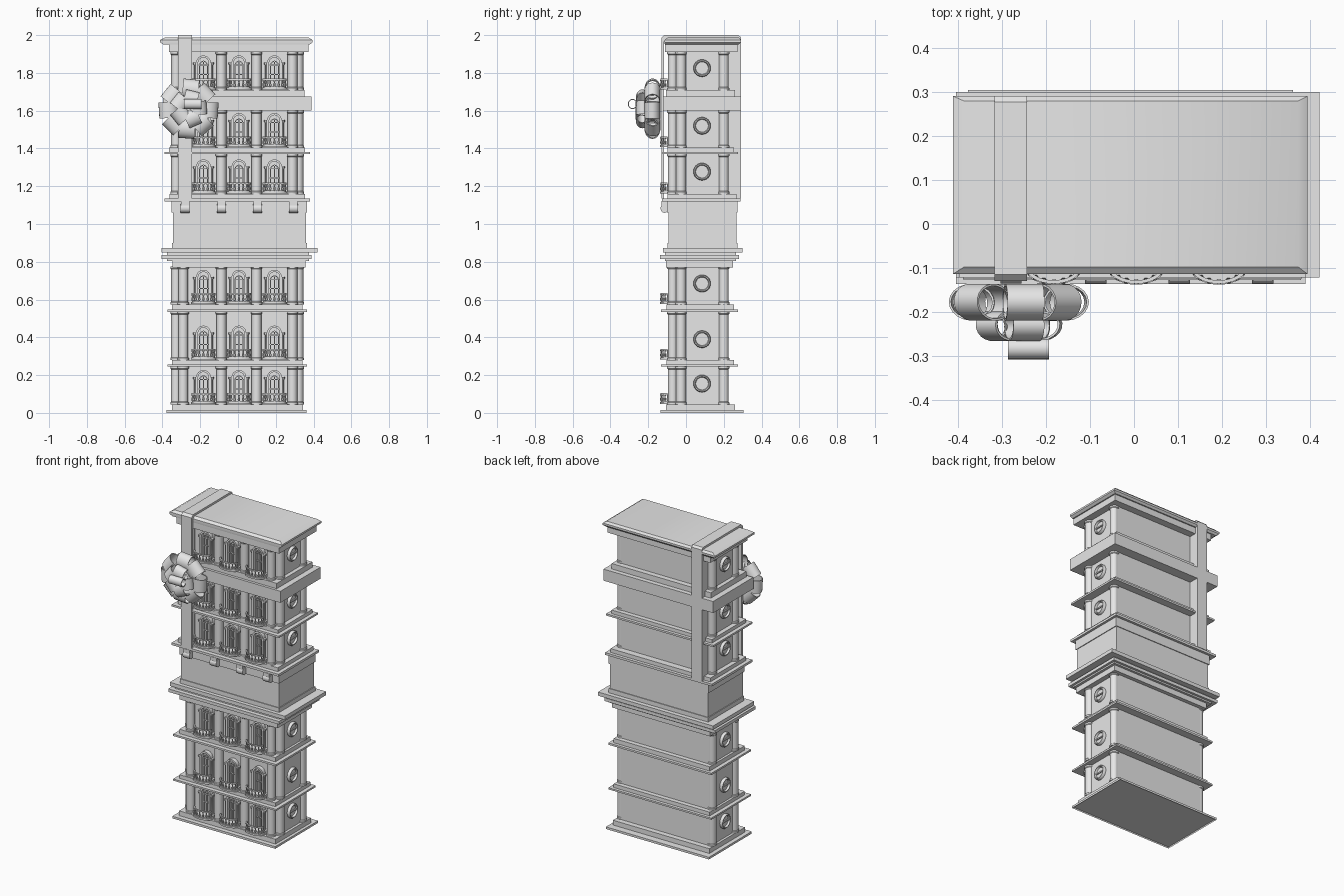
import bpy, bmesh, math, random
from math import sin, cos, pi
from mathutils import Matrix, Vector

cube = bpy.data.objects.get("Cube")
if cube:
    bpy.data.objects.remove(cube, do_unlink=True)

random.seed(4)
stone = bpy.data.materials.new("pale_grey")
stone.use_nodes = True
GREY = (0.8, 0.8, 0.8, 1)
stone.diffuse_color = GREY
stone.node_tree.nodes["Principled BSDF"].inputs["Base Color"].default_value = GREY

CX, CY = -0.004, 0.085      # tower axis
WALL_Y = -0.05              # front wall plane
WINDOWS = [-0.183, 0.005, 0.193]
PILLARS = [-0.29, -0.088, 0.098, 0.288]


def finish(name, bm):
    bmesh.ops.recalc_face_normals(bm, faces=bm.faces)
    mesh = bpy.data.meshes.new(name)
    bm.to_mesh(mesh)
    bm.free()
    mesh.materials.append(stone)
    obj = bpy.data.objects.new(name, mesh)
    bpy.context.collection.objects.link(obj)
    bpy.ops.object.select_all(action='DESELECT')
    obj.select_set(True)
    bpy.context.view_layer.objects.active = obj
    bpy.ops.object.shade_smooth_by_angle(angle=math.radians(35))
    return obj


def loft(bm, sections, closed=False):
    rows = [[bm.verts.new(p) for p in s] for s in sections]
    n = len(rows[0])
    pairs = list(zip(rows, rows[1:])) + ([(rows[-1], rows[0])] if closed else [])
    for a, b in pairs:
        for i in range(n):
            j = (i + 1) % n
            bm.faces.new((a[i], a[j], b[j], b[i]))
    if not closed:
        bm.faces.new(rows[0][::-1])
        bm.faces.new(rows[-1])


def rect(x0, x1, y0, y1, z):
    return [(x0, y0, z), (x1, y0, z), (x1, y1, z), (x0, y1, z)]


def box(bm, x0, x1, y0, y1, z0, z1):
    loft(bm, [rect(x0, x1, y0, y1, z0), rect(x0, x1, y0, y1, z1)])


def lathe(bm, x, y, profile, n=16):
    loft(bm, [[(x + r * cos(2 * pi * i / n), y + r * sin(2 * pi * i / n), z)
               for i in range(n)] for r, z in profile])


def slab(name, x0, x1, y0, y1, z0, z1):
    bm = bmesh.new()
    box(bm, x0, x1, y0, y1, z0, z1)
    return finish(name, bm)


def ledge(name, z0, mid, z1, back=0.275, front=-0.132, half=0.38):
    # wide thin plate with a narrower step on top
    bm = bmesh.new()
    box(bm, CX - half, CX + half, front, back, z0, mid)
    box(bm, CX - half + 0.025, CX + half - 0.025, front + 0.028, back - 0.02, mid, z1)
    finish(name, bm)


def column(bm, x, y, z0, z1, r=0.026):
    lathe(bm, x, y, [(r * 1.15, z0), (r * 1.15, z0 + 0.01), (r, z0 + 0.014),
                     (r, z1 - 0.014), (r * 1.15, z1 - 0.01), (r * 1.15, z1)])


def arch(bm, x, z, r_in, r_out, rise, y0, y1, n=12):
    # upside-down U band standing on z
    stations = [(-1, 0, 0)] + [(-cos(pi * i / n), sin(pi * i / n), rise)
                               for i in range(n + 1)] + [(1, 0, 0)]
    loft(bm, [[(x + c * r, y, z + h + s * r)
               for r, y in ((r_in, y0), (r_out, y0), (r_out, y1), (r_in, y1))]
              for c, s, h in stations])


def window(bm, x, z):
    arch(bm, x, z, 0.028, 0.039, 0.138, -0.076, WALL_Y)
    arch(bm, x, z, 0.018, 0.023, 0.125, -0.064, WALL_Y)
    box(bm, x - 0.003, x + 0.003, -0.062, WALL_Y, z, z + 0.15)
    for h in (0.075, 0.125):
        box(bm, x - 0.027, x + 0.027, -0.06, WALL_Y, z + h, z + h + 0.005)
    for s in (-1, 1):   # pilasters with small capitals
        lathe(bm, x + s * 0.043, -0.066, [(0.007, z), (0.007, z + 0.125),
                                          (0.012, z + 0.132), (0.012, z + 0.14)], 8)


def oval(x, rx, ry, z, n=16):
    return [(x - rx * cos(pi * i / n), -0.098 - ry * sin(pi * i / n), z) for i in range(n + 1)]


def balcony(bm, x, z):
    for lo, hi, grow in ((-0.004, 0.007, 0), (0.007, 0.012, -0.006)):
        secs = []
        for h in (lo, hi):
            p = oval(x, 0.066 + grow, 0.04 + grow, z + h)
            secs.append([(p[0][0], WALL_Y, z + h)] + p + [(p[-1][0], WALL_Y, z + h)])
        loft(bm, secs)
    inner, outer = oval(x, 0.054, 0.03, z), oval(x, 0.063, 0.038, z)
    loft(bm, [[(a[0], a[1], z + 0.045), (b[0], b[1], z + 0.045),
               (b[0], b[1], z + 0.053), (a[0], a[1], z + 0.053)]
              for a, b in zip(inner, outer)])
    for px, py, _ in oval(x, 0.058, 0.034, z, 8):
        lathe(bm, px, py, [(0.003, z + 0.01), (0.007, z + 0.02),
                           (0.003, z + 0.034), (0.006, z + 0.046)], 6)


def porthole(bm, side, z):
    # stepped ring lying on an end wall, with a crossbar
    x = CX + side * 0.328
    rings = [(0.046, 0), (0.046, 0.014), (0.042, 0.02), (0.037, 0.02), (0.033, 0.008)]
    loft(bm, [[(x + side * d, CY + r * cos(i * pi / 12), z + r * sin(i * pi / 12))
               for i in range(24)] for r, d in rings])
    box(bm, min(x, x + side * 0.015), max(x, x + side * 0.015),
        CY - 0.034, CY + 0.034, z - 0.004, z + 0.004)


# storeys: floor, ceiling, porthole height
storeys = [(0.045, 0.245, 0.155), (0.28, 0.535, 0.39), (0.575, 0.775, 0.685),
           (1.16, 1.37, 1.277), (1.405, 1.60, 1.52), (1.71, 1.91, 1.825)]
for k, (z0, z1, disc_z) in enumerate(storeys, 1):
    slab(f"storey_{k}_walls", CX - 0.33, CX + 0.33, WALL_Y, 0.225, z0, z1)
    bm = bmesh.new()
    for x in PILLARS:
        column(bm, x, -0.07, z0, z1)
    for sx in (-1, 1):
        for y in (-0.026, 0.2):
            column(bm, CX + sx * 0.324, y, z0, z1)
    finish(f"storey_{k}_columns", bm)
    bm = bmesh.new()
    for x in WINDOWS:
        window(bm, x, z0 + 0.005)
    finish(f"storey_{k}_windows", bm)
    bm = bmesh.new()
    for x in WINDOWS:
        balcony(bm, x, z0 + 0.006)
    finish(f"storey_{k}_balconies", bm)
    bm = bmesh.new()
    for side in (-1, 1):
        porthole(bm, side, disc_z)
    finish(f"storey_{k}_portholes", bm)

# base plate with a sunken underside
bm = bmesh.new()
box(bm, -0.378, 0.362, -0.135, 0.305, 0, 0.014)
under = min(bm.faces, key=lambda f: f.calc_center_median().z)
bmesh.ops.inset_region(bm, faces=[under], thickness=0.045)
bmesh.ops.translate(bm, verts=under.verts, vec=(0, 0, 0.01))
finish("base_plate", bm)
slab("base_step", -0.35, 0.343, -0.105, 0.26, 0.014, 0.045)

# floor ledges and the cornice between the two halves
ledge("lower_ledge_1", 0.245, 0.256, 0.28, half=0.37)
ledge("lower_ledge_2", 0.535, 0.547, 0.575, half=0.37)
slab("lower_frieze", -0.348, 0.358, -0.105, 0.25, 0.77, 0.81)
slab("lower_cornice", -0.405, 0.39, -0.137, 0.28, 0.815, 0.835)
slab("cornice_neck", -0.375, 0.375, -0.11, 0.265, 0.805, 0.85)
slab("middle_shelf", -0.405, 0.422, -0.122, 0.30, 0.848, 0.872)

# plain middle block with scroll brackets
slab("middle_block", -0.345, 0.36, -0.093, 0.267, 0.872, 1.06)
slab("middle_block_foot", -0.35, 0.365, -0.098, 0.272, 0.872, 0.9)
slab("middle_block_head", -0.352, 0.365, -0.1, 0.272, 1.06, 1.125)
bm = bmesh.new()
for x in (-0.28, -0.087, 0.103, 0.293):
    loft(bm, [[(x + s, -0.113 + 0.022 * cos(a * pi / 8), 1.083 + 0.024 * sin(a * pi / 8))
               for a in range(16)] for s in (-0.024, 0.024)])
    box(bm, x - 0.022, x + 0.022, -0.13, -0.09, 1.09, 1.122)
finish("scroll_brackets", bm)

ledge("upper_ledge_1", 1.12, 1.135, 1.16, back=0.288, front=-0.127, half=0.384)
ledge("upper_ledge_2", 1.37, 1.382, 1.405, front=-0.125, half=0.385)
slab("upper_band", -0.36, 0.352, -0.105, 0.26, 1.66, 1.71)
slab("top_frieze", -0.365, 0.373, -0.11, 0.272, 1.91, 1.957)

# lid with sloped edges
bm = bmesh.new()
loft(bm, [rect(-0.395, 0.38, -0.112, 0.28, 1.95),
          rect(-0.412, 0.395, -0.114, 0.291, 1.962),
          rect(-0.412, 0.395, -0.114, 0.291, 1.974),
          rect(-0.387, 0.374, -0.098, 0.28, 1.987)])
finish("top_lid", bm)

# gift ribbon: horizontal belt and vertical strap
slab("ribbon_belt", -0.398, 0.39, -0.122, 0.29, 1.60, 1.675)
path = [(-0.13, 1.135), (-0.13, 1.985), (-0.115, 2.0), (0.278, 2.0), (0.291, 1.988), (0.291, 1.135)]
inner = [(-0.116, 1.135), (-0.116, 1.965), (-0.105, 1.975), (0.22, 1.975), (0.225, 1.965), (0.225, 1.135)]
bm = bmesh.new()
loft(bm, [[(-0.317, a[0], a[1]), (-0.243, a[0], a[1]), (-0.243, b[0], b[1]), (-0.317, b[0], b[1])]
          for a, b in zip(path, inner)])
finish("ribbon_strap", bm)


def bow_loop(bm, centre, angle, tilt, ru, rv, half, n=20, t=0.005):
    # ribbon ring: long axis points outward, band width runs sideways
    m = (Matrix.Translation(centre) @ Matrix.Rotation(-angle, 4, 'Y')
         @ Matrix.Rotation(tilt, 4, 'Z'))
    loft(bm, [[m @ Vector(((ru - d) * cos(2 * pi * i / n), (rv - d) * sin(2 * pi * i / n), w))
               for d, w in ((t, -half), (0, -half), (0, half), (t, half))]
              for i in range(n)], closed=True)


# bow: outer ring, inner ring and a centre curl
bm = bmesh.new()
for count, reach, y, ru, rv, half in ((8, 0.105, -0.178, 0.052, 0.042, 0.042),
                                      (5, 0.052, -0.232, 0.045, 0.034, 0.036)):
    for i in range(count):
        a = 2 * pi * i / count + random.uniform(-0.12, 0.12)
        c = Vector((-0.262 + reach * cos(a), y, 1.61 + reach * sin(a)))
        bow_loop(bm, c, a, random.uniform(0.0, 0.2), ru, rv, half)
bow_loop(bm, Vector((-0.24, -0.283, 1.635)), pi / 2, 0, 0.027, 0.025, 0.047)
finish("ribbon_bow", bm)
